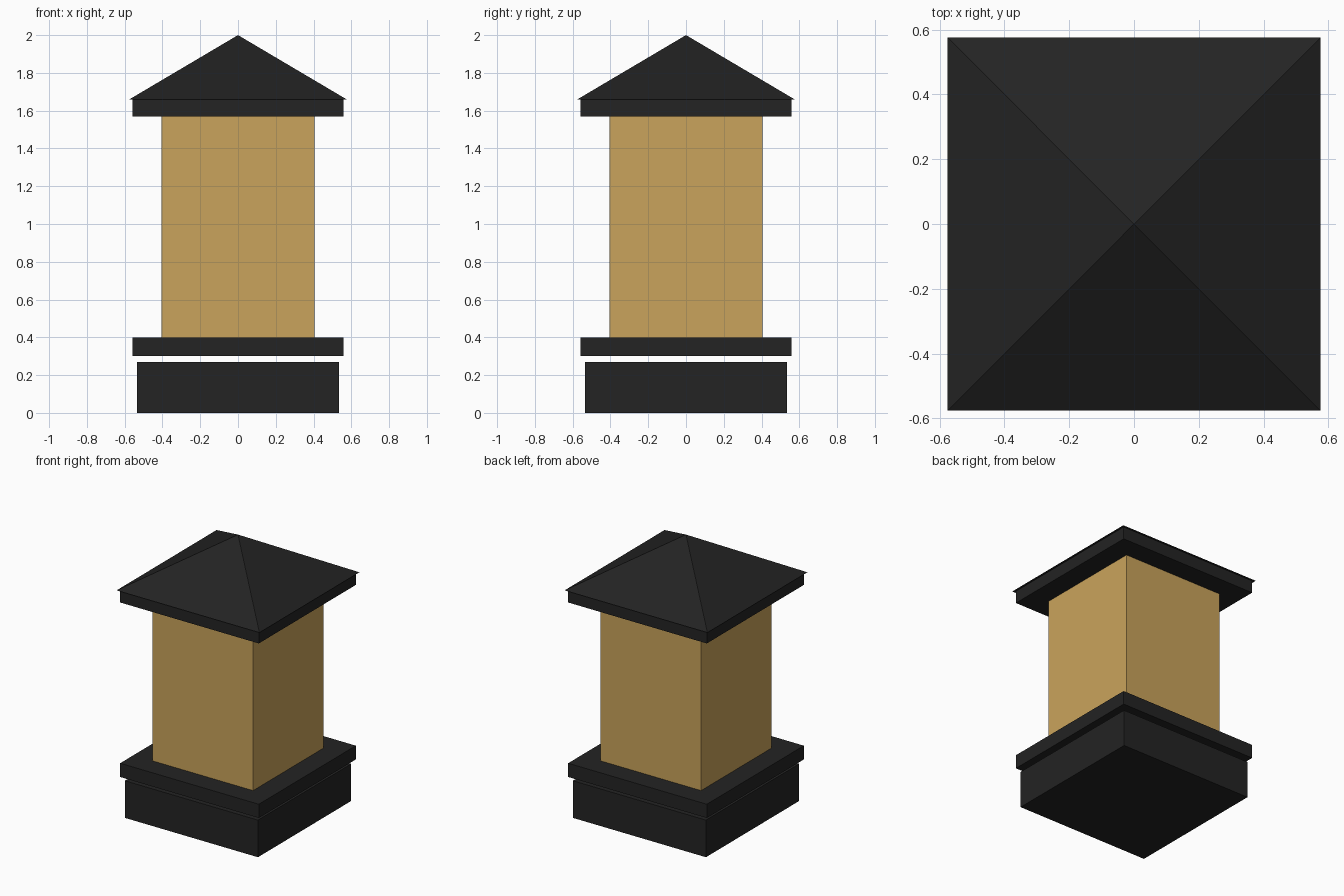
import bpy, math

if "Cube" in bpy.data.objects:
    bpy.data.objects.remove(bpy.data.objects["Cube"])


def material(name, rgb):
    m = bpy.data.materials.new(name)
    m.diffuse_color = (*rgb, 1)
    m.use_nodes = True
    m.node_tree.nodes["Principled BSDF"].inputs["Base Color"].default_value = m.diffuse_color
    return m


black = material("matte black", (0.017, 0.017, 0.017))
amber = material("warm amber", (0.59, 0.37, 0.106))


def finish(name, mat):
    ob = bpy.context.object
    ob.name = name
    ob.data.materials.append(mat)
    bpy.ops.object.transform_apply(location=False, rotation=True, scale=True)
    return ob


def box(name, half, z0, z1, mat):
    bpy.ops.mesh.primitive_cube_add(size=1, location=(0, 0, (z0 + z1) / 2))
    bpy.context.object.scale = (2 * half, 2 * half, z1 - z0)
    return finish(name, mat)


# Stacked square parts, with the small gap above the base
box("base", 0.536, 0.0, 0.27, black)
box("lower_plate", 0.558, 0.30, 0.40, black)
box("lantern_body", 0.405, 0.40, 1.57, amber)
box("upper_plate", 0.558, 1.57, 1.66, black)

# Four-sided pyramid roof
bpy.ops.mesh.primitive_cone_add(vertices=4, radius1=0.575 * math.sqrt(2), radius2=0,
                                depth=0.34, location=(0, 0, 1.83),
                                rotation=(0, 0, math.pi / 4))
finish("roof", black)
